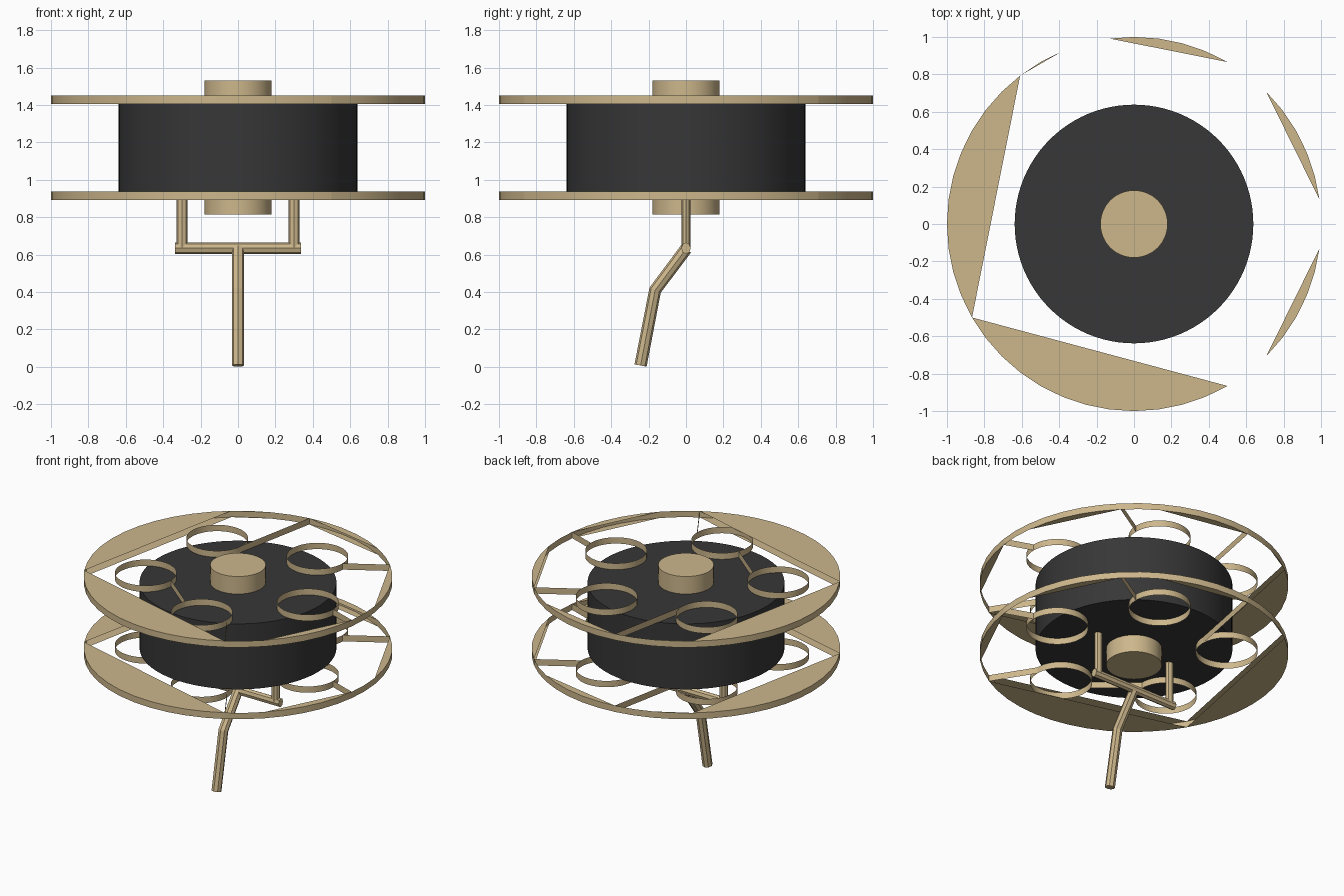
import bpy, bmesh
from math import sin, cos, radians
from mathutils import Vector

if "Cube" in bpy.data.objects:
    bpy.data.objects.remove(bpy.data.objects["Cube"], do_unlink=True)


def material(name, rgb):
    m = bpy.data.materials.new(name)
    m.use_nodes = True
    m.diffuse_color = (*rgb, 1)
    m.node_tree.nodes["Principled BSDF"].inputs["Base Color"].default_value = (*rgb, 1)
    return m


TAN = material("tan", (0.61, 0.474, 0.262))
BLACK = material("charcoal", (0.038, 0.038, 0.038))


def add_object(name, data, mat):
    obj = bpy.data.objects.new(name, data)
    bpy.context.collection.objects.link(obj)
    data.materials.append(mat)
    return obj


def smooth(obj):
    bpy.ops.object.select_all(action='DESELECT')
    obj.select_set(True)
    bpy.context.view_layer.objects.active = obj
    bpy.ops.object.shade_smooth_by_angle(angle=radians(30))


def rod(name, a, b, radius, sides, mat, stretch=1.0):
    """Capped straight rod from a to b; stretch flattens it along y."""
    a, b = Vector(a), Vector(b)
    bm = bmesh.new()
    bmesh.ops.create_cone(bm, cap_ends=True, segments=sides, radius1=radius,
                          radius2=radius, depth=(b - a).length)
    axis = b - a
    rot = Vector((0, 0, 1)).rotation_difference(axis)
    for v in bm.verts:
        v.co = rot @ v.co + (a + b) / 2
        v.co.y *= stretch
    me = bpy.data.meshes.new(name)
    bm.to_mesh(me)
    bm.free()
    return add_object(name, me, mat)


def polar(angle, radius=1.0, centre=(0, 0)):
    a = radians(angle)
    return (centre[0] + radius * cos(a), centre[1] + radius * sin(a))


def arc(start, end, step=7.5, radius=1.0, centre=(0, 0)):
    n = round((end - start) / step)
    return [polar(start + i * step, radius, centre) for i in range(n + 1)]


# Flange: thin outer band, five hole rims, joining strips and edge plates
HOLES = [polar(66 + 72 * i, 0.6) for i in range(5)]
PLATES = [(127.5, 210), (210, 300), (315, 352.5), (7.5, 45), (60, 97.5), (112.5, 127.5)]
right_points = [polar(0, 0.2, c) for c in HOLES]
STRIPS = list(zip(right_points, [polar(45), polar(97.5), polar(157.5, 0.2, HOLES[3]),
                                 polar(300), polar(352.5)]))


def flange(name, low, high):
    bm = bmesh.new()

    def wall(points):
        rows = [[bm.verts.new((x, y, z)) for x, y in points] for z in (low, high)]
        for i in range(len(points) - 1):
            bm.faces.new((rows[0][i], rows[0][i + 1], rows[1][i + 1], rows[1][i]))

    wall(arc(0, 360))
    for centre in HOLES:
        wall(arc(360, 0, -7.5, 0.2, centre))
    for strip in STRIPS:
        wall(strip)
    for start, end in PLATES:
        points = arc(start, end)
        bm.faces.new([bm.verts.new((x, y, high)) for x, y in points])
        bm.faces.new([bm.verts.new((x, y, low)) for x, y in reversed(points)])
    bmesh.ops.remove_doubles(bm, verts=bm.verts, dist=0.0001)
    me = bpy.data.meshes.new(name)
    bm.to_mesh(me)
    bm.free()
    smooth(add_object(name, me, TAN))


flange("lower_flange", 0.892, 0.937)
flange("upper_flange", 1.405, 1.45)

# Drum and hub
smooth(rod("drum", (0, 0, 0.937), (0, 0, 1.405), 0.638, 96, BLACK))
smooth(rod("hub", (0, 0, 0.813), (0, 0, 1.53), 0.18, 64, TAN))

# Yoke: two posts and a cross bar
for side, x in (("left", 0.3), ("right", -0.3)):
    rod(side + "_post", (x, 0, 0.63), (x, 0, 0.937), 0.03, 8, TAN, 0.8)
rod("cross_bar", (-0.338, 0, 0.634), (0.338, 0, 0.634), 0.031, 8, TAN, 0.8)

# Bent handle
curve = bpy.data.curves.new("handle", 'CURVE')
curve.dimensions = '3D'
curve.bevel_depth = 0.033
curve.bevel_resolution = 2
curve.use_fill_caps = True
spline = curve.splines.new('POLY')
path = [(0, 0, 0.63), (0, -0.165, 0.41), (0, -0.243, 0.007)]
spline.points.add(len(path) - 1)
for point, co in zip(spline.points, path):
    point.co = (*co, 1)
spline.use_smooth = False
add_object("handle", curve, TAN)
